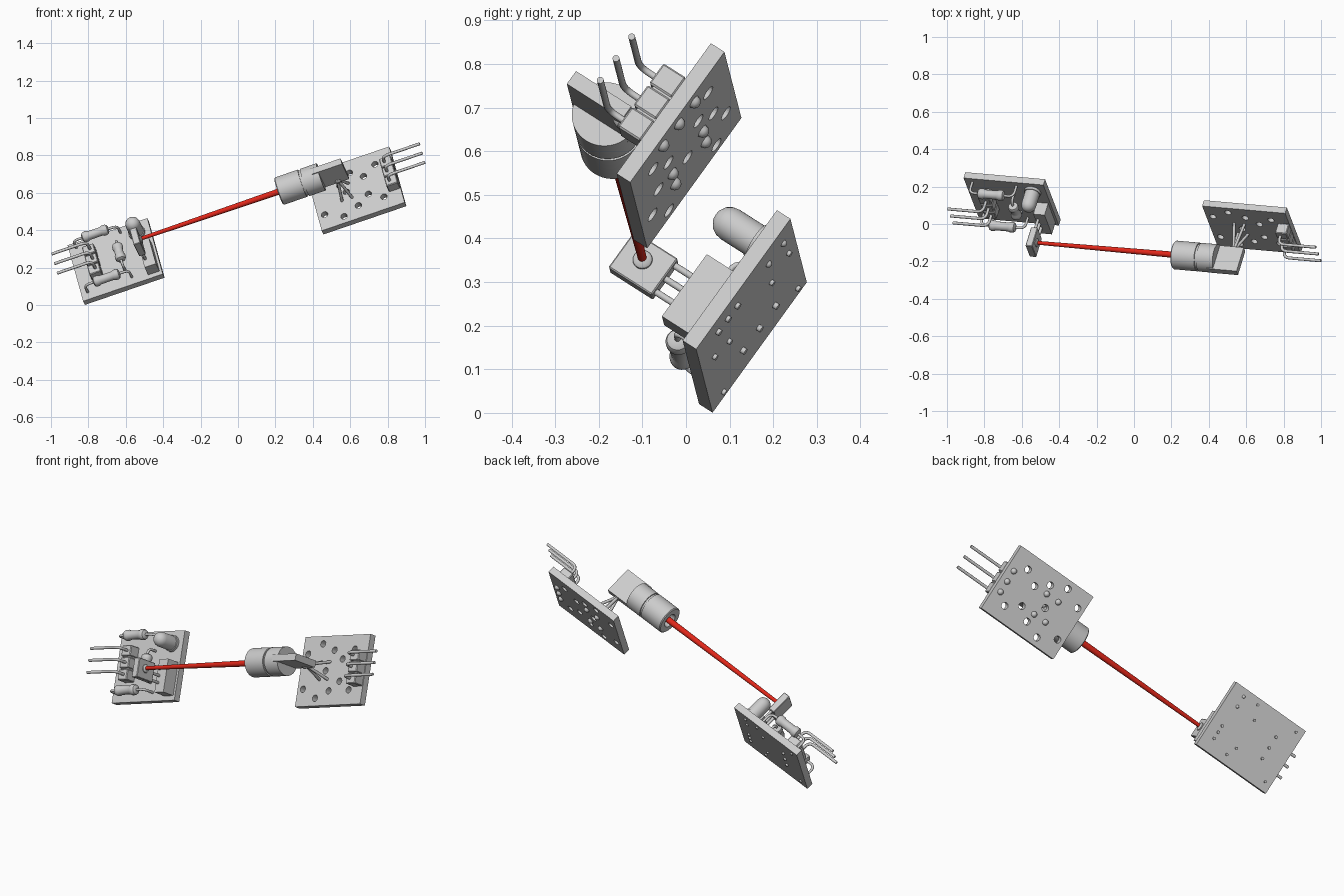
import bpy, bmesh
from math import radians
from mathutils import Matrix, Vector

if "Cube" in bpy.data.objects:
    bpy.data.objects.remove(bpy.data.objects["Cube"])

# Parts are built in a local frame: a along the beam, b up the boards, c out of the boards
U = Vector((0.943, -0.083, 0.322)).normalized()
V = Vector((-0.220, 0.572, 0.791))
V = (V - U * V.dot(U)).normalized()
N = U.cross(V)
FRAME = Matrix((U, V, N)).transposed().to_4x4()
BACK, TOP = 0.155, 0.193


def add(name, bm, smooth=False):
    bmesh.ops.recalc_face_normals(bm, faces=bm.faces)
    me = bpy.data.meshes.new(name)
    bm.to_mesh(me)
    bm.free()
    ob = bpy.data.objects.new(name, me)
    bpy.context.collection.objects.link(ob)
    ob.matrix_world = FRAME
    if smooth:
        bpy.context.view_layer.objects.active = ob
        bpy.ops.object.select_all(action='DESELECT')
        ob.select_set(True)
        bpy.ops.object.shade_smooth_by_angle(angle=radians(35))
    return ob


def box(name, a, b, c, bevel=0.0):
    bm = bmesh.new()
    bmesh.ops.create_cube(bm, size=1)
    for v in bm.verts:
        v.co = [lo + (hi - lo) * (t + 0.5) for t, (lo, hi) in zip(v.co, (a, b, c))]
    if bevel:
        bmesh.ops.bevel(bm, geom=bm.edges[:], offset=bevel, segments=1, affect='EDGES')
    return add(name, bm)


def lathe(name, profile, origin, axis, steps=32):
    """profile: (distance along axis, radius) pairs"""
    bm = bmesh.new()
    vs = [bm.verts.new((r, 0, h)) for h, r in profile]
    es = [bm.edges.new(p) for p in zip(vs, vs[1:])]
    bmesh.ops.spin(bm, geom=vs + es, cent=(0, 0, 0), axis=(0, 0, 1),
                   angle=radians(360), steps=steps)
    bmesh.ops.remove_doubles(bm, verts=bm.verts[:], dist=1e-5)
    rot = Vector((0, 0, 1)).rotation_difference(Vector(axis)).to_matrix().to_4x4()
    bm.transform(Matrix.Translation(origin) @ rot)
    return add(name, bm, True)


def wire(name, points, r, bend=0.03):
    """Round wire through points with filleted corners"""
    pts = [Vector(p) for p in points]
    path = [pts[0]]
    for p, q, s in zip(pts, pts[1:], pts[2:]):
        e, f = q + (p - q).normalized() * bend, q + (s - q).normalized() * bend
        path += [e * (1 - t) ** 2 + q * 2 * t * (1 - t) + f * t * t
                 for t in (0, 0.2, 0.4, 0.6, 0.8, 1)]
    path.append(pts[-1])
    bm = bmesh.new()
    side = Vector((0.31, 0.52, 0.79))
    if len(pts) > 2:
        side = (pts[1] - pts[0]).cross(pts[2] - pts[1])
    rings = []
    for i, p in enumerate(path):
        t = (path[min(i + 1, len(path) - 1)] - path[max(i - 1, 0)]).normalized()
        x = (side - t * side.dot(t)).normalized()
        rings.append([bm.verts.new(p + Matrix.Rotation(radians(30 * k), 3, t) @ x * r)
                      for k in range(12)])
    for g, h in zip(rings, rings[1:]):
        for k in range(12):
            bm.faces.new((g[k], g[k - 1], h[k - 1], h[k]))
    bm.faces.new(rings[0])
    bm.faces.new(rings[-1][::-1])
    return add(name, bm, True)


def dome(name, a, b, r):
    """Solder bump on the back of a board"""
    prof = [(0, r), (r * 0.5, r * 0.87), (r * 0.87, r * 0.5), (r, 0)]
    lathe(name, prof, (a, b, BACK), (0, 0, -1), 12)


def header(name, a, b, spacing, pin_a, tip_a, pin_c):
    box(name + "_base", (a + 0.004, a + 0.061), (b - 1.4 * spacing, b + 1.4 * spacing), (TOP, 0.245))
    d = 0.03 if tip_a > pin_a else -0.03
    for i in (-1, 0, 1):
        y = b + i * spacing
        box(name + "_block", (a, a + 0.065), (y - 0.029, y + 0.029), (TOP, 0.257), 0.004)
        wire(name + "_pin", [(pin_a, y, BACK - 0.01), (pin_a, y, pin_c), (tip_a, y, pin_c)], 0.008, 0.035)


def resistor(name, mid, axis, length, span):
    mid, ax = Vector(mid), Vector(axis)
    h = length / 2
    prof = [(0, 0), (0, 0.014), (0.006, 0.025), (0.015, 0.029), (0.03, 0.029), (0.04, 0.024)]
    prof = [(x - h, r) for x, r in prof] + [(h - x, r) for x, r in prof[::-1]]
    lathe(name + "_body", prof, mid, ax, 24)
    p, q = mid - ax * span, mid + ax * span
    low = Vector((0, 0, BACK - 0.008 - mid.z))
    wire(name + "_lead", [p + low, p, q, q + low], 0.007, 0.03)


# Receiver board and its parts
box("receiver_board", (-0.777, -0.325), (0.215, 0.593), (BACK, TOP))
header("receiver_header", -0.70, 0.415, 0.065, -0.66, -0.858, 0.325)
resistor("upper_resistor", (-0.61, 0.56, 0.262), (1, 0, 0), 0.15, 0.125)
resistor("lower_resistor", (-0.615, 0.262, 0.262), (1, 0, 0), 0.15, 0.125)
resistor("cross_resistor", (-0.515, 0.402, 0.25), (0, 1, 0), 0.11, 0.085)

# Indicator lamp with domed tip
lathe("lamp", [(0, 0), (0, 0.045), (0.015, 0.045), (0.015, 0.04), (0.09, 0.04), (0.105, 0.037),
               (0.118, 0.029), (0.127, 0.016), (0.13, 0)], (-0.40, 0.523, TOP), (0, 0, 1))
for b in (0.493, 0.553):
    dome("lamp_solder", -0.40, b, 0.009)

# Sensor on three legs above its socket
box("sensor_socket", (-0.402, -0.338), (0.24, 0.42), (TOP, 0.27))
box("sensor_body", (-0.408, -0.37), (0.277, 0.382), (0.328, 0.450), 0.003)
lathe("sensor_lens", [(0, 0.023), (0.005, 0.022), (0.01, 0.016), (0.012, 0)],
      (-0.371, 0.335, 0.394), (1, 0, 0), 24)
for b in (0.292, 0.33, 0.368):
    wire("sensor_leg", [(-0.387, b, BACK - 0.008), (-0.387, b, 0.335)], 0.008)

# Laser board with drilled holes, mirrored about its centre line
board = box("laser_board", (0.56, 1.03), (0.147, 0.525), (BACK, TOP))
bm = bmesh.new()
holes = [(0.931, 0.11), (0.854, 0.06), (0.786, 0.11), (0.696, 0.147), (0.598, 0.095), (0.743, 0)]
for a, off in holes:
    for s in ((1, -1) if off else (1,)):
        bmesh.ops.create_cone(bm, cap_ends=True, segments=20, radius1=0.018, radius2=0.018, depth=0.2,
                              matrix=Matrix.Translation((a, 0.336 + s * off, 0.174)))
cutter = add("hole_cutter", bm)
cutter.hide_render = True
mod = board.modifiers.new("holes", 'BOOLEAN')
mod.operation, mod.object, mod.solver = 'DIFFERENCE', cutter, 'EXACT'
bpy.context.view_layer.update()
baked = bpy.data.meshes.new_from_object(board.evaluated_get(bpy.context.evaluated_depsgraph_get()))
board.modifiers.clear()
board.data = baked
bpy.data.objects.remove(cutter)

header("laser_header", 0.965, 0.334, 0.063, 0.99, 1.205, 0.308)
for i in (-1, 0, 1):
    dome("pin_solder", 0.99, 0.334 + i * 0.063, 0.016)

# Laser barrel with groove and recessed opening
lathe("laser_barrel", [(0.03, 0), (0.03, 0.03), (0, 0.04), (0, 0.072), (0.005, 0.077), (0.135, 0.077),
                       (0.135, 0.07), (0.147, 0.07), (0.147, 0.077), (0.24, 0.077), (0.24, 0)],
      (0.415, 0.338, 0.397), (1, 0, 0), 48)
box("laser_tail_plate", (0.62, 0.79), (0.318, 0.355), (0.322, 0.477))

# Tail solder joint and four splayed legs
lathe("tail_solder", [(-0.024, 0), (-0.017, 0.016), (0, 0.023), (0.017, 0.016), (0.024, 0)],
      (0.73, 0.332, 0.335), (0, 0, 1), 16)
for a, b in ((0.777, 0.399), (0.702, 0.399), (0.775, 0.277), (0.702, 0.277)):
    wire("laser_leg", [(a, b, BACK - 0.005), (0.73, 0.332, 0.335)], 0.008)
    dome("leg_solder", a, b, 0.016)

# Red beam, slightly tapered
beam = lathe("beam", [(0, 0), (0, 0.010), (0.82, 0.017), (0.82, 0)], (-0.372, 0.337, 0.396), (1, 0, 0), 24)
red = bpy.data.materials.new("beam_red")
red.diffuse_color = (0.75, 0.02, 0.01, 1)
red.use_nodes = True
red.node_tree.nodes["Principled BSDF"].inputs["Base Color"].default_value = red.diffuse_color
beam.data.materials.append(red)
